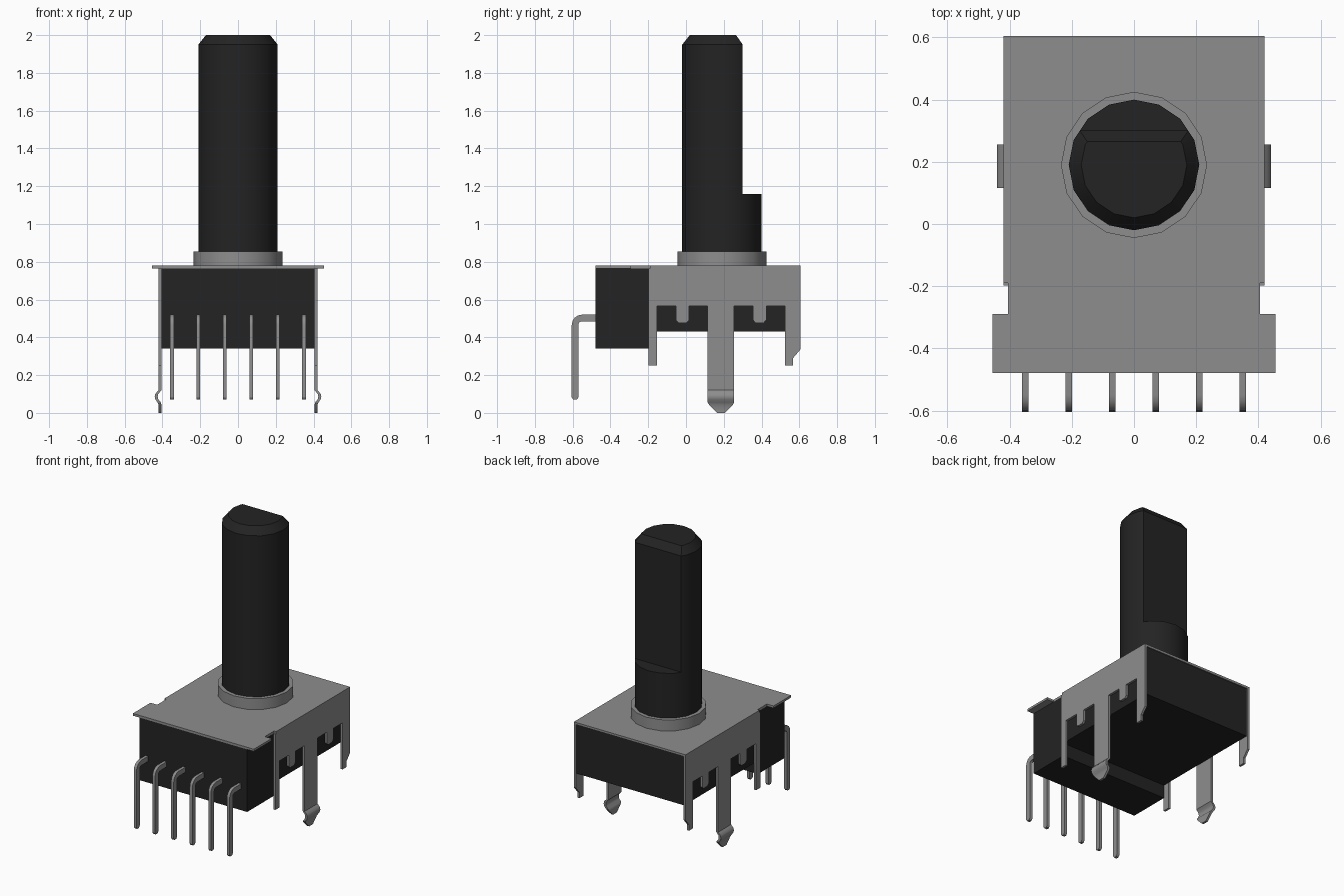
import bpy, bmesh, math
from mathutils import Vector

if "Cube" in bpy.data.objects:
    bpy.data.objects.remove(bpy.data.objects["Cube"])


def material(name, v):
    m = bpy.data.materials.new(name)
    m.diffuse_color = (v, v, v, 1)
    m.use_nodes = True
    m.node_tree.nodes["Principled BSDF"].inputs["Base Color"].default_value = m.diffuse_color
    return m


METAL = material("grey_metal", 0.27)
BLACK = material("black_plastic", 0.017)


def finish(name, bm, mat, smooth=False):
    bmesh.ops.recalc_face_normals(bm, faces=bm.faces[:])
    me = bpy.data.meshes.new(name)
    bm.to_mesh(me)
    bm.free()
    me.materials.append(mat)
    ob = bpy.data.objects.new(name, me)
    bpy.context.collection.objects.link(ob)
    if smooth:
        bpy.ops.object.select_all(action='DESELECT')
        ob.select_set(True)
        bpy.context.view_layer.objects.active = ob
        bpy.ops.object.shade_smooth_by_angle(angle=math.radians(30))
    return ob


def loft(name, rings, mat, smooth=False, cuts=()):
    """Closed skin through equal-length rings, optionally trimmed by planes."""
    bm = bmesh.new()
    vs = [[bm.verts.new(p) for p in r] for r in rings]
    n = len(vs[0])
    for a, b in zip(vs, vs[1:]):
        for i in range(n):
            j = (i + 1) % n
            bm.faces.new((a[i], a[j], b[j], b[i]))
    bm.faces.new(vs[0][::-1])
    bm.faces.new(vs[-1])
    for co, no in cuts:
        res = bmesh.ops.bisect_plane(bm, geom=bm.verts[:] + bm.edges[:] + bm.faces[:],
                                     plane_co=co, plane_no=no, clear_outer=True, dist=1e-5)
        edges = [e for e in res['geom_cut'] if isinstance(e, bmesh.types.BMEdge)]
        bmesh.ops.contextual_create(bm, geom=edges)
    return finish(name, bm, mat, smooth)


def prism_x(name, pts, x0, x1, mat, smooth=False):
    return loft(name, [[(x, y, z) for y, z in pts] for x in (x0, x1)], mat, smooth)


def circle(r, z, n=16):
    return [(r * math.cos(2 * math.pi * i / n), 0.19 + r * math.sin(2 * math.pi * i / n), z)
            for i in range(n)]


# Stepped plastic housing
prism_x("housing", [(-0.48, 0.34), (-0.195, 0.34), (-0.195, 0.43), (0.598, 0.43),
                    (0.598, 0.765), (-0.48, 0.765)], -0.405, 0.405, BLACK)

# Metal cover plate with front ears
half = [(0.455, -0.48), (0.455, -0.29), (0.405, -0.29), (0.405, -0.19), (0.42, -0.19), (0.42, 0.605)]
outline = half + [(-x, y) for x, y in reversed(half)]
loft("cover_plate", [[(x, y, z) for x, y in outline] for z in (0.765, 0.78)], METAL)

# Bent-down side walls with notches, small tabs and legs


def tab(c):
    return [(c - 0.035, 0.567), (c - 0.035, 0.492), (c - 0.022, 0.477),
            (c + 0.022, 0.477), (c + 0.035, 0.492), (c + 0.035, 0.567)]


wall = ([(-0.198, 0.765), (-0.198, 0.25), (-0.153, 0.25), (-0.153, 0.567)] + tab(-0.018)
        + [(0.115, 0.567), (0.115, 0.12), (0.255, 0.12), (0.255, 0.567)] + tab(0.39)
        + [(0.523, 0.567), (0.523, 0.25), (0.567, 0.25), (0.567, 0.29), (0.605, 0.335), (0.605, 0.765)])

# Snap foot path: inner x, outer x, height, half width
foot = [(0.405, 0.42, 0.12, 0.07), (0.412, 0.428, 0.112, 0.07), (0.422, 0.438, 0.1, 0.07),
        (0.425, 0.441, 0.085, 0.07), (0.421, 0.437, 0.07, 0.07), (0.408, 0.426, 0.055, 0.07),
        (0.405, 0.42, 0.042, 0.062), (0.405, 0.42, 0.0, 0.02)]

for s, side in ((1, "right"), (-1, "left")):
    prism_x(side + "_wall", wall, s * 0.405, s * 0.42, METAL)
    loft(side + "_snap_foot",
         [[(s * a, 0.185 - w, z), (s * b, 0.185 - w, z), (s * b, 0.185 + w, z), (s * a, 0.185 + w, z)]
          for a, b, z, w in foot], METAL, True)

# Collar and D-cut shaft
loft("collar", [circle(0.235, 0.78), circle(0.235, 0.855)], METAL, True)
loft("shaft_base", [circle(0.21, 0.78), circle(0.21, 1.16)], BLACK, True)
loft("shaft_flatted", [circle(0.21, 1.16), circle(0.21, 1.95), circle(0.17, 2.0)], BLACK, True,
     cuts=[(Vector((0, 0.30, 1.5)), Vector((0, 1, 0))),
           (Vector((0, 0.30, 1.95)), Vector((0, 0.05, 0.035)).normalized())])

# Six right-angle pins


def arc(r):
    return [(-0.55 - r * math.sin(t), 0.465 + r * math.cos(t))
            for t in (math.pi / 8 * k for k in range(5))]


pin = ([(-0.47, 0.52)] + arc(0.055) + [(-0.605, 0.082), (-0.597, 0.07), (-0.578, 0.07), (-0.57, 0.082)]
       + arc(0.02)[::-1] + [(-0.47, 0.485)])
for i in range(6):
    x = -0.35 + 0.14 * i
    prism_x("pin_%d" % (i + 1), pin, x - 0.01, x + 0.01, METAL, True)
